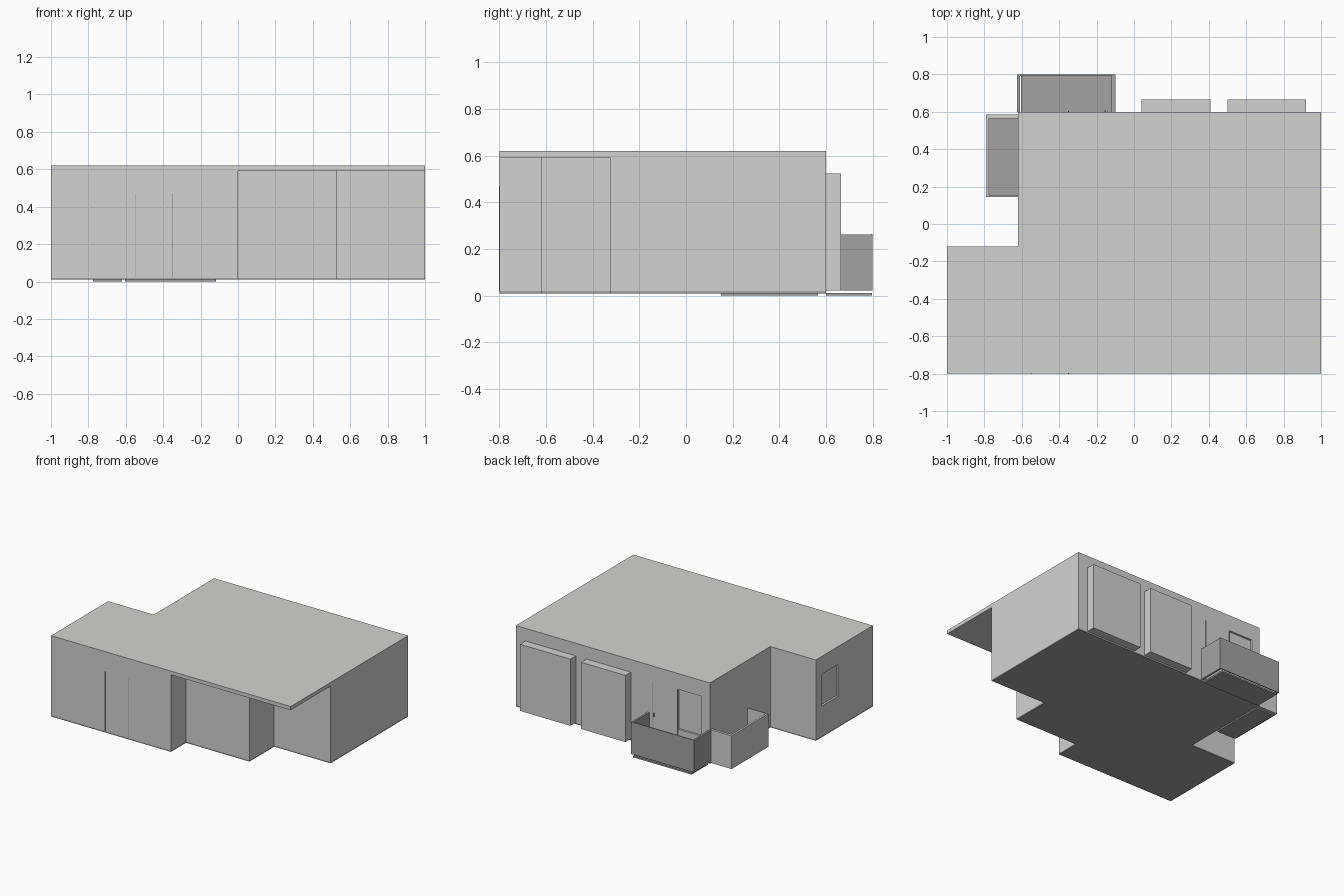
import bpy
import bmesh

cube = bpy.data.objects.get("Cube")
if cube:
    bpy.data.objects.remove(cube, do_unlink=True)


def material(name, rgb):
    mat = bpy.data.materials.new(name)
    mat.use_nodes = True
    mat.diffuse_color = (*rgb, 1)
    mat.node_tree.nodes["Principled BSDF"].inputs["Base Color"].default_value = (*rgb, 1)
    return mat


LIGHT = material("light plaster grey", (0.65, 0.65, 0.63))
DARK = material("dark concrete grey", (0.38, 0.37, 0.355))


def finish(name, bm, mat):
    bmesh.ops.recalc_face_normals(bm, faces=bm.faces)
    mesh = bpy.data.meshes.new(name)
    bm.to_mesh(mesh)
    bm.free()
    mesh.materials.append(mat)
    obj = bpy.data.objects.new(name, mesh)
    bpy.context.collection.objects.link(obj)
    return obj


def prism(name, outline, z0, z1, mat, inset=0):
    """Extrude a floor-plan outline upward, optionally shrunk by an inset."""
    bm = bmesh.new()
    face = bm.faces.new([bm.verts.new((x, y, z0)) for x, y in outline])
    if inset:
        bm.normal_update()
        ring = bmesh.ops.inset_region(bm, faces=[face], thickness=inset, use_even_offset=True)
        bmesh.ops.delete(bm, geom=ring["faces"], context="FACES")
    top = bmesh.ops.extrude_face_region(bm, geom=bm.faces[:])["geom"]
    verts = [g for g in top if isinstance(g, bmesh.types.BMVert)]
    bmesh.ops.translate(bm, verts=verts, vec=(0, 0, z1 - z0))
    return finish(name, bm, mat)


def box(name, x, y, z, mat):
    outline = [(x[0], y[0]), (x[1], y[0]), (x[1], y[1]), (x[0], y[1])]
    return prism(name, outline, z[0], z[1], mat)


def cut(target, name, x, y, z):
    """Cut a recess with a hidden box."""
    cutter = box(name, x, y, z, LIGHT)
    cutter.hide_render = True
    cutter.hide_viewport = True
    mod = target.modifiers.new(name, "BOOLEAN")
    mod.operation = "DIFFERENCE"
    mod.solver = "EXACT"
    mod.object = cutter


# Stepped house body, standing on a slightly smaller floor slab
plan = [(-1, -0.8), (0, -0.8), (0, -0.62), (0.53, -0.62), (0.53, -0.325),
        (1, -0.325), (1, 0.6), (-0.62, 0.6), (-0.62, -0.12), (-1, -0.12)]
walls = prism("walls", plan, 0.02, 0.592, LIGHT)
prism("floor_slab", plan, 0.01, 0.02, DARK, inset=0.022)

# Flat roof overhanging the stepped front
roof_plan = [(-1, -0.8), (1, -0.8), (1, 0.6), (-0.62, 0.6), (-0.62, -0.12), (-1, -0.12)]
prism("roof", roof_plan, 0.592, 0.62, LIGHT)

# Window recesses in the side and back walls
cut(walls, "side_window_cutter", (-1.1, -0.985), (-0.385, -0.19), (0.245, 0.485))
cut(walls, "back_window_cutter", (-0.55, -0.35), (0.585, 0.7), (0.2, 0.5))

# Bays on the back wall
for name, x in (("inner_bay", (0.04, 0.41)), ("outer_bay", (0.5, 0.92))):
    box(name, x, (0.59, 0.665), (0.022, 0.525), LIGHT)

# Thin door joints on the front and back walls
for i, x in enumerate((-0.55, -0.35)):
    box(f"front_door_joint_{i + 1}", (x - 0.002, x + 0.002), (-0.802, -0.79), (0.022, 0.47), DARK)
for i, x in enumerate((-0.35, -0.14)):
    box(f"back_door_joint_{i + 1}", (x - 0.002, x + 0.002), (0.59, 0.603), (0.022, 0.5), DARK)
box("door_handle", (-0.157, -0.15), (0.59, 0.608), (0.24, 0.27), DARK)

# Back balcony: floor, two ends and a long parapet
T = 0.015
box("back_balcony_floor", (-0.605, -0.118), (0.6, 0.798), (0, 0.012), DARK)
box("back_balcony_parapet", (-0.625, -0.1), (0.8 - T / 2, 0.8), (0.022, 0.265), DARK)
for i, x in enumerate((-0.625, -0.1 - T)):
    box(f"back_balcony_end_{i + 1}", (x, x + T), (0.6, 0.8 - T / 2), (0.022, 0.262), DARK)

# Side balcony
box("side_balcony_floor", (-0.775, -0.62), (0.15, 0.565), (0, 0.012), DARK)
box("side_balcony_parapet", (-0.79, -0.79 + T), (0.145, 0.585), (0.01, 0.26), LIGHT)
box("side_balcony_back_end", (-0.79 + T, -0.62), (0.565, 0.585), (0.01, 0.26), LIGHT)
box("side_balcony_front_end", (-0.79 + T, -0.62), (0.145, 0.152), (0.01, 0.26), LIGHT)
